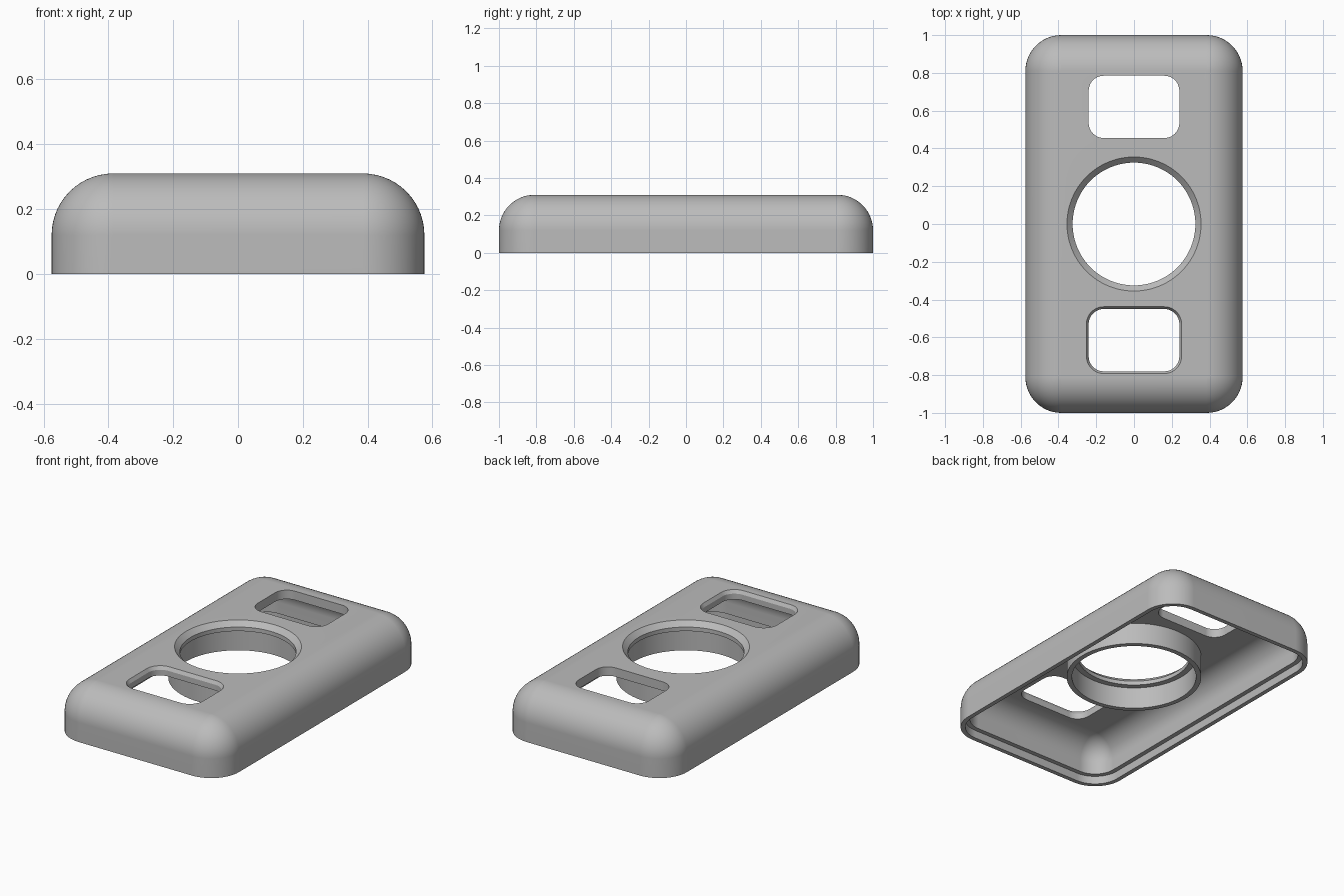
import bpy
import bmesh
from math import sin, cos, pi, radians

HALF_X, HALF_Y, HEIGHT = 0.575, 1.0, 0.31
FILLET = 0.19
WALL = 0.055
LIP_WALL, LIP_DEPTH = 0.027, 0.05

old = bpy.data.objects.get("Cube")
if old:
    bpy.data.objects.remove(old, do_unlink=True)

grey = bpy.data.materials.new("plain grey")
grey.use_nodes = True
grey.diffuse_color = (0.5, 0.5, 0.5, 1)
grey.node_tree.nodes["Principled BSDF"].inputs["Base Color"].default_value = (0.5, 0.5, 0.5, 1)


def rounded_rect(hx, hy, r, z, y0=0.0, seg=14):
    """Outline of a rounded rectangle at height z."""
    pts = []
    for q, (sx, sy) in enumerate(((1, 1), (-1, 1), (-1, -1), (1, -1))):
        for i in range(seg + 1):
            a = (q + i / seg) * pi / 2
            pts.append((sx * (hx - r) + r * cos(a), y0 + sy * (hy - r) + r * sin(a), z))
    return pts


def circle(r, z, n=96):
    return [(r * cos(2 * pi * i / n), r * sin(2 * pi * i / n), z) for i in range(n)]


def loft(name, rings):
    """Closed solid through a stack of outlines, capped at both ends."""
    bm = bmesh.new()
    loops = [[bm.verts.new(p) for p in ring] for ring in rings]
    for a, b in zip(loops, loops[1:]):
        for i in range(len(a)):
            j = (i + 1) % len(a)
            bm.faces.new((a[i], a[j], b[j], b[i]))
    bm.faces.new(loops[0])
    bm.faces.new(loops[-1])
    bmesh.ops.remove_doubles(bm, verts=bm.verts, dist=1e-5)
    bmesh.ops.recalc_face_normals(bm, faces=bm.faces)
    mesh = bpy.data.meshes.new(name)
    bm.to_mesh(mesh)
    bm.free()
    mesh.materials.append(grey)
    obj = bpy.data.objects.new(name, mesh)
    bpy.context.collection.objects.link(obj)
    return obj


def body_ring(inset, z):
    return rounded_rect(HALF_X - inset, HALF_Y - inset, max(FILLET - inset, 0), z)


def dome(offset, steps=14):
    """Quarter-round rings from the side wall up to the flat top."""
    r = FILLET - offset
    return [body_ring(FILLET - r * cos(i / steps * pi / 2),
                      HEIGHT - FILLET + r * sin(i / steps * pi / 2))
            for i in range(steps + 1)]


def combine(target, tool, operation):
    tool.hide_render = True
    mod = target.modifiers.new(operation.title(), 'BOOLEAN')
    mod.operation = operation
    mod.solver = 'EXACT'
    mod.object = tool
    bpy.context.view_layer.objects.active = target
    bpy.ops.object.modifier_apply(modifier=mod.name)
    bpy.data.objects.remove(tool, do_unlink=True)


# Hollow cover: outside skin, stepped bottom rim, then inside skin
outside = dome(0)[::-1] + [body_ring(0, 0)]
rim = [body_ring(LIP_WALL, 0), body_ring(LIP_WALL, LIP_DEPTH), body_ring(WALL, LIP_DEPTH)]
cover = loft("cover_shell", outside + rim + dome(WALL))

# Round collar hanging under the top
combine(cover, loft("collar", [circle(0.39, 0.12), circle(0.39, 0.28)]), 'UNION')

# Round opening: wide bore below, narrow ledge, chamfered top edge
bore = [(0.36, -0.1), (0.36, 0.255), (0.325, 0.255), (0.325, 0.28), (0.375, 0.33)]
combine(cover, loft("bore_cutter", [circle(r, z) for r, z in bore]), 'DIFFERENCE')

# Two rounded windows; the front one has a chamfered top edge
for name, y, grow in (("back_window_cutter", 0.62, 0), ("front_window_cutter", -0.615, 0.012)):
    rings = [rounded_rect(0.24 + g, 0.165 + g, 0.08 + g, z, y)
             for g, z in ((0, 0.13), (0, HEIGHT - 0.02), (grow, HEIGHT), (grow, HEIGHT + 0.05))]
    combine(cover, loft(name, rings), 'DIFFERENCE')

# Smooth rounded surfaces with crisp edges
bpy.ops.object.select_all(action='DESELECT')
cover.select_set(True)
bpy.context.view_layer.objects.active = cover
bpy.ops.object.shade_smooth_by_angle(angle=radians(30))
weighted = cover.modifiers.new("Weighted Normal", 'WEIGHTED_NORMAL')
weighted.keep_sharp = True
